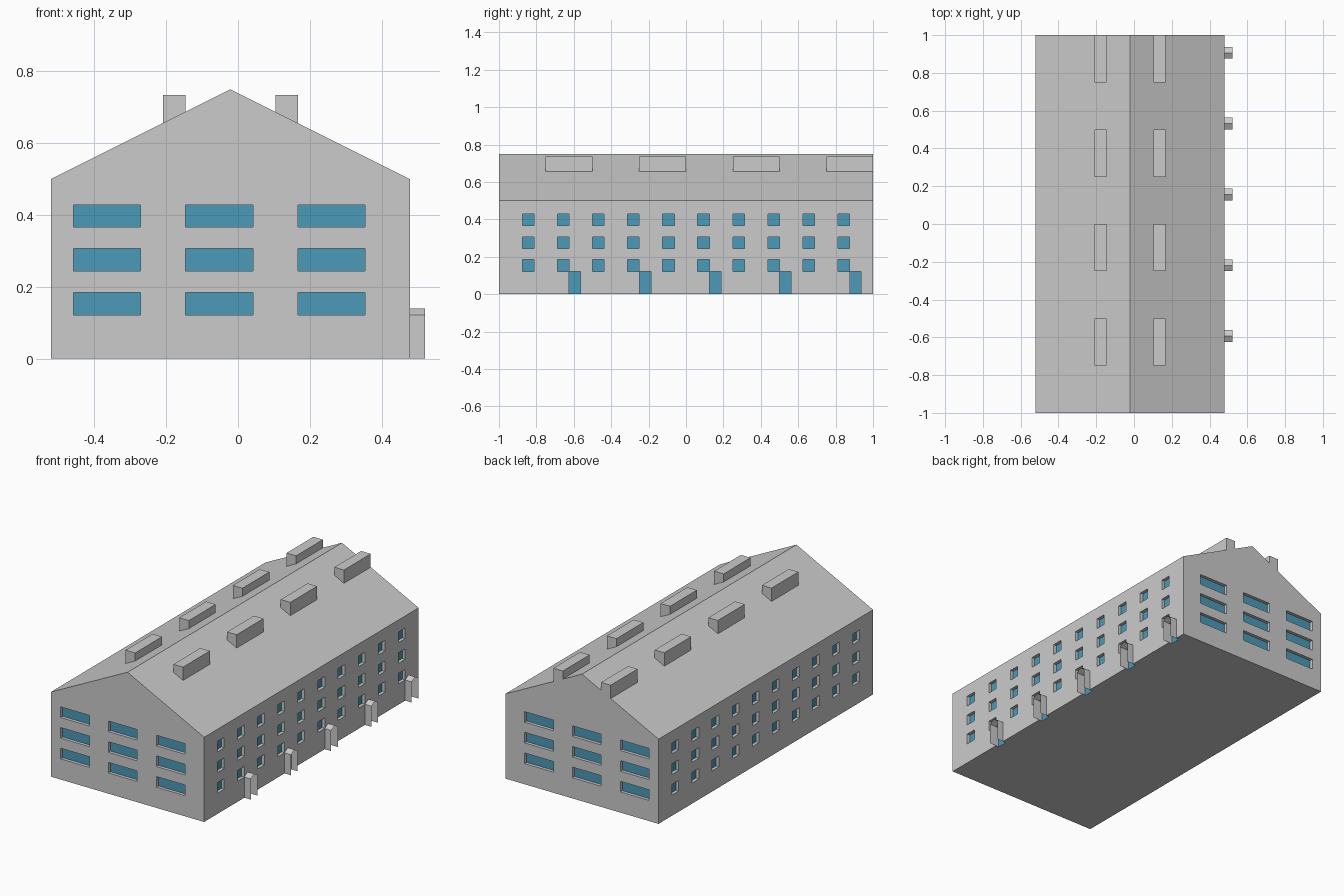
import bpy, bmesh
from mathutils import Vector

if "Cube" in bpy.data.objects:
    bpy.data.objects.remove(bpy.data.objects["Cube"])

CX = -0.021                 # ridge line of the house
W, L, EAVE, RIDGE = 0.5, 1.0, 0.5, 0.75
REVEAL, PANE = 0.02, 0.0625
FLOORS = [0.122 * i for i in (1, 2, 3)]

glass = bpy.data.materials.new("glass_blue")
glass.diffuse_color = (0.07, 0.32, 0.48, 1)
glass.use_nodes = True
glass.node_tree.nodes["Principled BSDF"].inputs["Base Color"].default_value = glass.diffuse_color


def finish(name, bm, mat=None):
    me = bpy.data.meshes.new(name)
    bm.to_mesh(me)
    bm.free()
    if mat:
        me.materials.append(mat)
    ob = bpy.data.objects.new(name, me)
    bpy.context.collection.objects.link(ob)
    return ob


def prism(bm, profile, offset, closed=True):
    """Extrude a profile of 3D points along offset; open profiles make a thin strip."""
    a = [bm.verts.new(p) for p in profile]
    b = [bm.verts.new(Vector(p) + Vector(offset)) for p in profile]
    n = len(a)
    for i in range(n if closed else n - 1):
        j = (i + 1) % n
        bm.faces.new((a[i], a[j], b[j], b[i]))
    if closed:
        bm.faces.new(a[::-1])
        bm.faces.new(b)
    bmesh.ops.recalc_face_normals(bm, faces=bm.faces)


def box(bm, lo, hi):
    (x0, y0, z0), (x1, y1, z1) = lo, hi
    prism(bm, [(x0, y0, z0), (x1, y0, z0), (x1, y1, z0), (x0, y1, z0)], (0, 0, z1 - z0))


# Openings: (wall axis, side, start, end, bottom, top)
windows, doors = [], []
for z in FLOORS:
    for s in (-1, 1):
        for i in range(3):
            u = CX - W + 0.0625 + 0.3125 * i
            windows.append(("y", s, u, u + 0.1875, z, z + PANE))
        for i in range(10):
            v = -0.84375 + 0.1875 * i
            windows.append(("x", s, v - PANE / 2, v + PANE / 2, z, z + PANE))
door_ys = [-0.59375 + 0.375 * i for i in range(5)]
for y in door_ys:
    doors.append(("x", 1, y - 0.0307, y + 0.0307, 0, 0.1215))


def place(axis, side, u, z, depth):
    """Point on a wall, depth units inward from its face."""
    if axis == "x":
        return Vector((CX + side * (W - depth), u, z))
    return Vector((u, side * (L - depth), z))


# Gabled house body
bm = bmesh.new()
prism(bm, [(CX - W, -L, 0), (CX + W, -L, 0), (CX + W, -L, EAVE),
           (CX, -L, RIDGE), (CX - W, -L, EAVE)], (0, 2 * L, 0))
body = finish("house_body", bm)

# Cutter for window and door recesses
bm = bmesh.new()
for axis, s, u0, u1, z0, z1 in windows + doors:
    p = place(axis, s, u0, z0 if z0 else -0.05, REVEAL)
    q = place(axis, s, u1, z1, -0.05)
    box(bm, [min(c) for c in zip(p, q)], [max(c) for c in zip(p, q)])
cutter = finish("recess_cutter", bm)
cutter.hide_render = True
cutter.hide_set(True)
cut = body.modifiers.new("recesses", "BOOLEAN")
cut.operation, cut.solver, cut.object = "DIFFERENCE", "EXACT", cutter


# Blue panes set at the back of the recesses
def panes(name, openings):
    bm = bmesh.new()
    for axis, s, u0, u1, z0, z1 in openings:
        d = REVEAL - 0.001
        vs = [bm.verts.new(place(axis, s, u, z, d))
              for u, z in ((u0, z0), (u1, z0), (u1, z1), (u0, z1))]
        f = bm.faces.new(vs)
        f.normal_update()
        if f.normal[0 if axis == "x" else 1] * s < 0:
            f.normal_flip()
    finish(name, bm, glass)


panes("window_panes", windows)
panes("door_panels", doors)

# Roof vents on both slopes
bm = bmesh.new()
for s in (-1, 1):
    for y in (-0.75, -0.25, 0.25, 0.75):
        prism(bm, [(CX + s * 0.125, y, 0.6875), (CX + s * 0.1875, y, 0.65625),
                   (CX + s * 0.1875, y, 0.735), (CX + s * 0.125, y, 0.735)], (0, 0.25, 0))
finish("roof_vents", bm)

# Thin open porches with small gable roofs over the doors
bm = bmesh.new()
h, x = 0.03125, CX + W
for y in door_ys:
    prism(bm, [(x, y - h, 0), (x, y - h, 0.122), (x, y, 0.14),
               (x, y + h, 0.122), (x, y + h, 0)], (0.042, 0, 0), closed=False)
finish("door_porches", bm)
